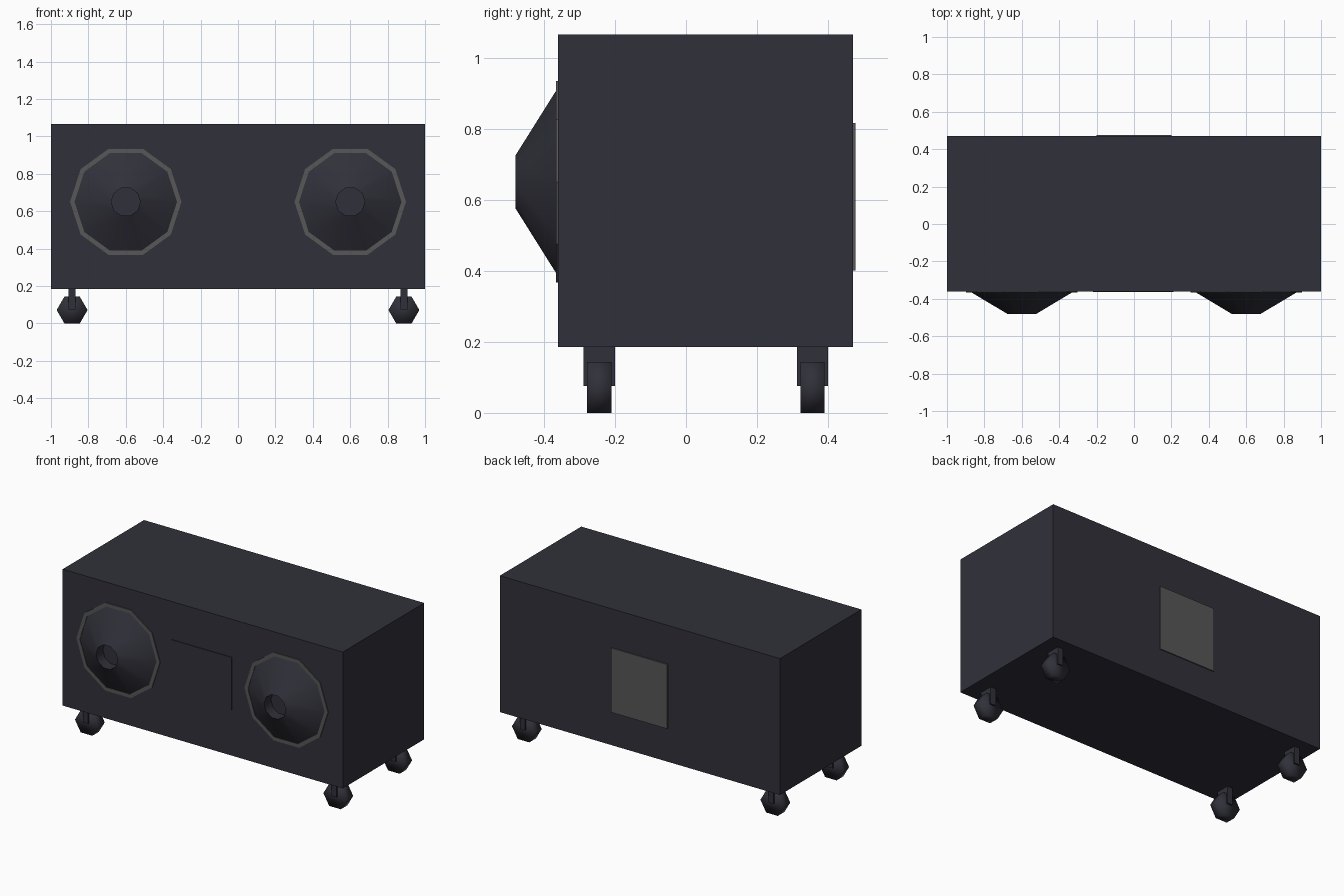
import bpy, bmesh, math
from mathutils import Vector

if "Cube" in bpy.data.objects:
    bpy.data.objects.remove(bpy.data.objects["Cube"])


def material(name, rgb):
    m = bpy.data.materials.new(name)
    m.diffuse_color = (*rgb, 1)
    m.use_nodes = True
    m.node_tree.nodes["Principled BSDF"].inputs["Base Color"].default_value = m.diffuse_color
    return m


CHARCOAL = material("charcoal", (0.030, 0.030, 0.042))
GREY = material("grey", (0.095, 0.095, 0.095))


def finish(name, bm, mat, smooth=None):
    bmesh.ops.recalc_face_normals(bm, faces=bm.faces)
    mesh = bpy.data.meshes.new(name)
    bm.to_mesh(mesh)
    bm.free()
    mesh.materials.append(mat)
    ob = bpy.data.objects.new(name, mesh)
    bpy.context.collection.objects.link(ob)
    if smooth is not None:
        bpy.ops.object.select_all(action='DESELECT')
        ob.select_set(True)
        bpy.context.view_layer.objects.active = ob
        bpy.ops.object.shade_smooth_by_angle(angle=math.radians(smooth))
    return ob


def box(name, lo, hi, mat):
    bm = bmesh.new()
    bmesh.ops.create_cube(bm, size=1)
    lo, hi = Vector(lo), Vector(hi)
    for v in bm.verts:
        v.co = (lo + hi) / 2 + v.co * (hi - lo)
    return finish(name, bm, mat)


def lathe(name, cx, cz, profile, sides, mat, closed=False, smooth=None):
    """Spin (radius, y) points around an axis parallel to y."""
    bm = bmesh.new()
    rings = []
    for r, y in profile:
        rings.append([bm.verts.new((cx + r * math.cos(math.tau * i / sides), y,
                                    cz + r * math.sin(math.tau * i / sides)))
                      for i in range(sides)])
    pairs = list(zip(rings, rings[1:]))
    if closed:
        pairs.append((rings[-1], rings[0]))
    else:
        bm.faces.new(rings[0])
        bm.faces.new(rings[-1])
    for a, b in pairs:
        for i in range(sides):
            j = (i + 1) % sides
            bm.faces.new((a[i], a[j], b[j], b[i]))
    return finish(name, bm, mat, smooth)


# Cabinet with thin front and back panels
box("cabinet", (-1, -0.36, 0.185), (1, 0.47, 1.065), CHARCOAL)
box("front_panel", (-0.22, -0.364, 0.48), (0.21, -0.355, 0.82), CHARCOAL)
box("back_panel", (-0.2, 0.465, 0.40), (0.2, 0.477, 0.815), GREY)

for side, s in (("left", -1), ("right", 1)):
    # Speaker: flat trim ring and protruding cone with a recessed centre
    lathe(f"{side}_speaker_ring", s * 0.6, 0.65,
          [(0.298, -0.355), (0.298, -0.366), (0.274, -0.366), (0.274, -0.355)],
          10, GREY, closed=True)
    lathe(f"{side}_speaker_cone", s * 0.6, 0.65,
          [(0.275, -0.355), (0.274, -0.363), (0.078, -0.48), (0.078, -0.41)],
          10, CHARCOAL, smooth=40)
    # Casters: bracket and six-sided wheel at each corner
    for end, y in (("front", -0.244), ("back", 0.356)):
        x = s * 0.887
        box(f"{end}_{side}_caster_bracket", (x - 0.019, y - 0.044, 0.075),
            (x + 0.019, y + 0.044, 0.19), CHARCOAL)
        lathe(f"{end}_{side}_caster_wheel", x, 0.0715,
              [(0.0825, y - 0.034), (0.0825, y + 0.034)], 6, CHARCOAL, smooth=180)
